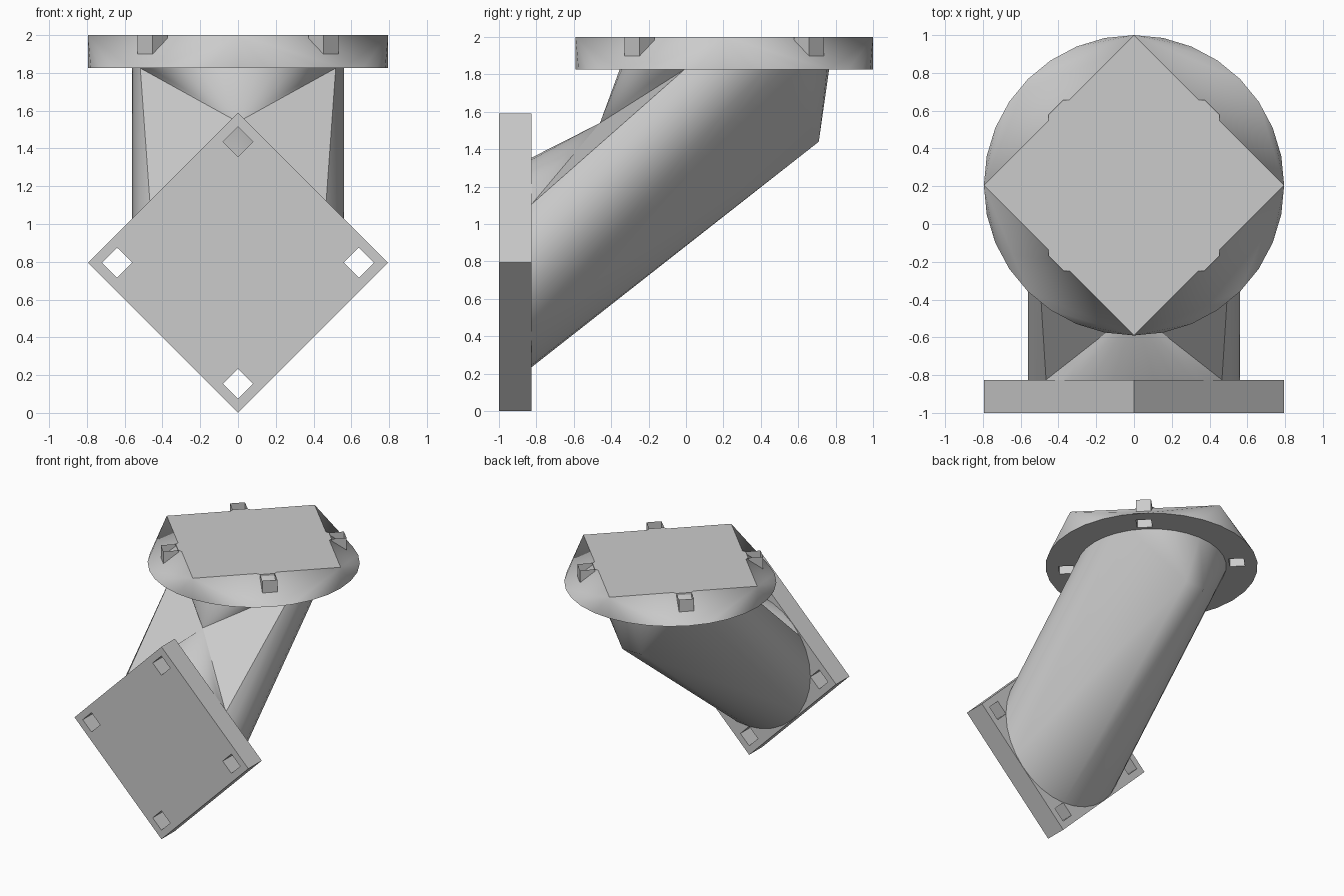
import bpy, bmesh, math
from mathutils import Vector

cube = bpy.data.objects.get("Cube")
if cube:
    bpy.data.objects.remove(cube, do_unlink=True)

R = 0.795          # flange radius / half diagonal
PIPE = 0.56        # pipe radius
HOLE = 0.08        # half diagonal of bolt holes
PITCH = 0.64       # bolt circle radius
FACE_Y, BACK_Y = -1.0, -0.825
PLATE_Z = R
TOP_Y, LOW_Z, TOP_Z = 0.205, 1.825, 2.0
N = 32

grey = bpy.data.materials.new("plain grey")
grey.use_nodes = True
grey.diffuse_color = (0.6, 0.6, 0.6, 1)
grey.node_tree.nodes["Principled BSDF"].inputs["Base Color"].default_value = (0.6, 0.6, 0.6, 1)


def finish(bm, name, fix=True):
    if fix:
        bmesh.ops.recalc_face_normals(bm, faces=bm.faces[:])
    mesh = bpy.data.meshes.new(name)
    bm.to_mesh(mesh)
    bm.free()
    mesh.materials.append(grey)
    ob = bpy.data.objects.new(name, mesh)
    bpy.context.collection.objects.link(ob)
    bpy.ops.object.select_all(action='DESELECT')
    bpy.context.view_layer.objects.active = ob
    ob.select_set(True)
    bpy.ops.object.shade_smooth_by_angle(angle=math.radians(30))
    return ob


def ring(radius, count, cx=0, cy=0):
    return [(cx + radius * math.cos(k * math.tau / count),
             cy + radius * math.sin(k * math.tau / count)) for k in range(count)]


def loop(bm, points):
    verts = [bm.verts.new(p) for p in points]
    edges = [bm.edges.new((verts[i - 1], verts[i])) for i in range(len(verts))]
    return verts, edges


def wall(bm, low, high):
    for i in range(len(low)):
        bm.faces.new((low[i - 1], low[i], high[i], high[i - 1]))


# Square mounting plate standing on its corner, with four through holes
bm = bmesh.new()
outlines = [ring(R, 4)] + [ring(HOLE, 4, x, z) for x, z in ring(PITCH, 4)]
edges, pairs = [], []
for outline in outlines:
    front, e1 = loop(bm, [(x, FACE_Y, PLATE_Z + z) for x, z in outline])
    back, e2 = loop(bm, [(x, BACK_Y, PLATE_Z + z) for x, z in outline])
    edges.append((e1, e2))
    pairs.append((front, back))
for side in (0, 1):
    bmesh.ops.triangle_fill(bm, use_beauty=True, edges=[e for pair in edges for e in pair[side]])
for front, back in pairs:
    wall(bm, front, back)
finish(bm, "mounting_plate")

# Round-to-square flange: underside with holes
diag = PITCH / math.sqrt(2)
bm = bmesh.new()
circle, all_edges = loop(bm, [(x, TOP_Y + y, LOW_Z) for x, y in ring(R, N)])
hole_rings = []
for sx in (-1, 1):
    for sy in (-1, 1):
        verts, e = loop(bm, [(x, TOP_Y + y, LOW_Z) for x, y in ring(HOLE, 4, sx * diag, sy * diag)])
        hole_rings.append(verts)
        all_edges += e
fill = bmesh.ops.triangle_fill(bm, use_beauty=True, edges=all_edges)
for f in [g for g in fill["geom"] if isinstance(g, bmesh.types.BMFace)]:
    f.normal_update()
    if f.normal.z > 0:
        f.normal_flip()

# Sloping skirt from the circle up to the square
corners = [bm.verts.new((x, TOP_Y + y, TOP_Z)) for x, y in ring(R, 4)]
q = N // 4
for i in range(4):
    a, b = corners[i], corners[(i + 1) % 4]
    arc = [circle[(i * q + k) % N] for k in range(q + 1)]
    for k in range(q):
        bm.faces.new((a if k < q // 2 else b, arc[k], arc[k + 1]))
    bm.faces.new((a, arc[q // 2], b))

# Square top face with a small tab reaching each hole
top = []
inner = diag - HOLE
for i in range(4):
    turn = i * math.pi / 2
    for x, y in ((R, 0), (diag, R - diag), (diag, inner), (inner, diag), (R - diag, diag)):
        px = x * math.cos(turn) - y * math.sin(turn)
        py = x * math.sin(turn) + y * math.cos(turn)
        top.append(bm.verts.new((px, TOP_Y + py, TOP_Z)))
bm.faces.new(top)
# Upright sleeves around the holes
for low in hole_rings:
    high = [bm.verts.new((v.co.x, v.co.y, TOP_Z)) for v in low]
    for i in range(4):
        bm.faces.new((low[i - 1], low[i], high[i], high[i - 1]))
finish(bm, "round_flange", fix=False)


# Angled pipe joining the plate to the flange
def plate_point(k):
    t = k * math.tau / N
    return Vector((PIPE * math.cos(t), BACK_Y, PLATE_Z + PIPE * math.sin(t)))


def flange_point(k):
    t = k * math.tau / N
    return Vector((PIPE * math.cos(t), TOP_Y - PIPE * math.sin(t), LOW_Z))


bm = bmesh.new()
half = N // 2
P, F = 3, 2        # ring steps where the inner bend begins
plate_ring = {k % N: bm.verts.new(plate_point(k)) for k in range(half - P, N + P + 1)}
flange_ring = {k % N: bm.verts.new(flange_point(k)) for k in range(half - F, N + F + 1)}
heel = [bm.verts.new((x, 0.71, 1.44)) for x in (-0.085, 0.085)]
bmesh.ops.convex_hull(bm, input=bm.verts[:])
seam = {plate_ring[P], plate_ring[half - P], flange_ring[F], flange_ring[half - F]}
caps = (set(plate_ring.values()), set(flange_ring.values()), seam)
bmesh.ops.delete(bm, geom=[f for f in bm.faces if any(set(f.verts) <= c for c in caps)],
                 context='FACES_ONLY')

# Inner bend: folds fanning out from one low point
apex = bm.verts.new((0, -0.46, 1.54))
for k in range(P + 1, half - P):
    plate_ring[k] = bm.verts.new(plate_point(k))
for k in range(F + 1, half - F):
    flange_ring[k] = bm.verts.new(flange_point(k))
for k in range(P, half - P):
    bm.faces.new((apex, plate_ring[k], plate_ring[k + 1]))
for k in range(F, half - F):
    bm.faces.new((apex, flange_ring[k + 1], flange_ring[k]))
bm.faces.new((apex, flange_ring[F], plate_ring[P]))
bm.faces.new((apex, plate_ring[half - P], flange_ring[half - F]))
finish(bm, "angled_pipe")
